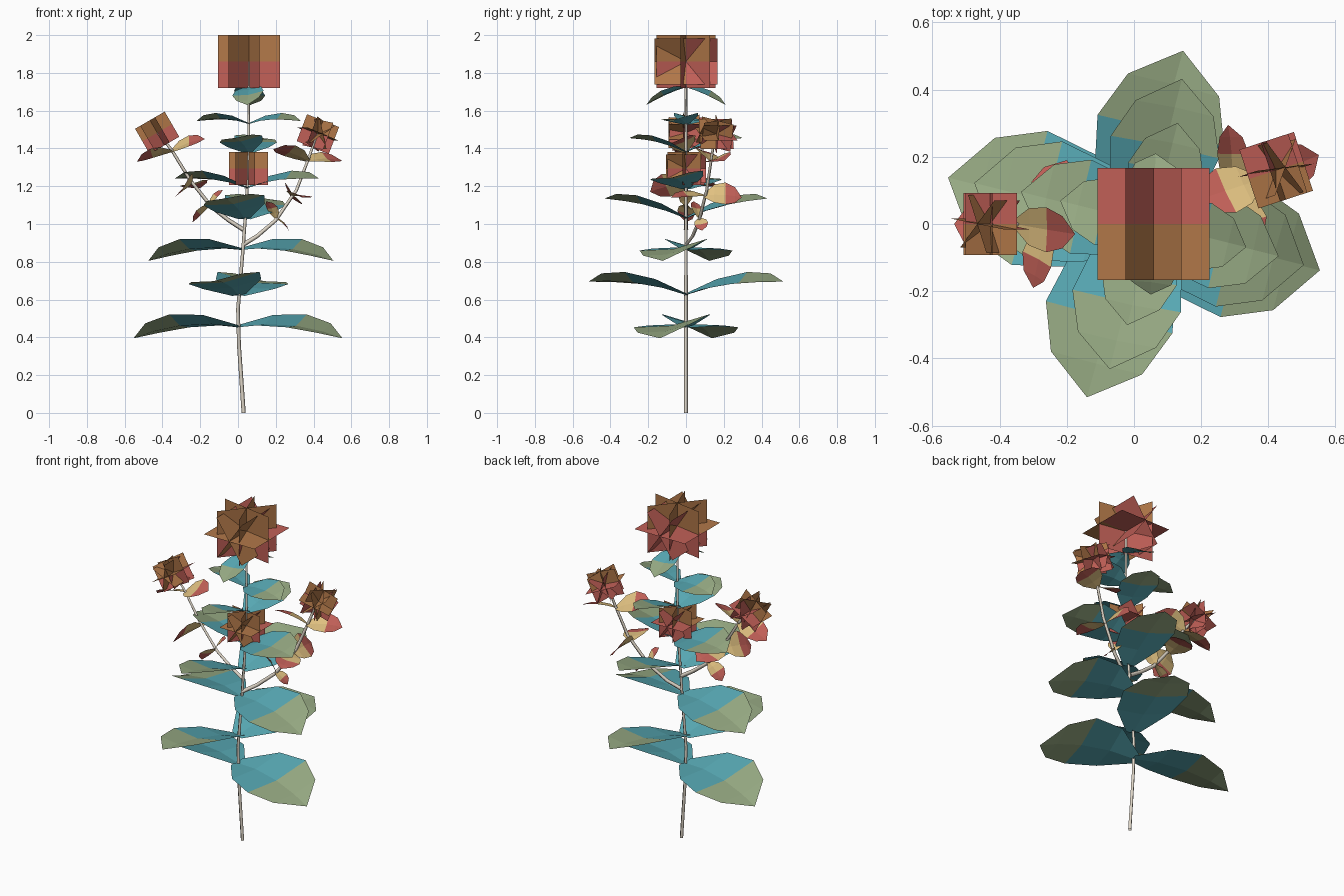
import bpy, math
from mathutils import Vector, Matrix, Euler

if "Cube" in bpy.data.objects:
    bpy.data.objects.remove(bpy.data.objects["Cube"])


def material(name, rgb):
    m = bpy.data.materials.new(name)
    m.diffuse_color = [(c / 255) ** 2.2 for c in rgb] + [1]
    m.use_nodes = True
    m.node_tree.nodes["Principled BSDF"].inputs["Base Color"].default_value = m.diffuse_color
    return m


BLUE = material("leaf_blue", (88, 167, 178))
GREEN = material("leaf_green", (149, 168, 130))
CREAM = material("leaf_cream", (224, 192, 128))
RED = material("petal_red", (192, 96, 88))
BROWN = material("petal_brown", (176, 119, 74))
STEM = material("stem_grey", (222, 213, 198))


def build(name, verts, faces, mats, slots):
    me = bpy.data.meshes.new(name)
    me.from_pydata([tuple(v) for v in verts], [], faces)
    for m in mats:
        me.materials.append(m)
    for p, s in zip(me.polygons, slots):
        p.material_index = s
    ob = bpy.data.objects.new(name, me)
    bpy.context.collection.objects.link(ob)
    return ob


# Folded, arched leaf between two points, rolled so its left edge is the higher one;
# the inner half has one colour, the outer half another
def leaf(name, base, tip, up, mats, arch=0.07, roll=0.06, width=0.36, fold=0.045):
    base, tip = Vector(base), Vector(tip)
    d = tip - base
    length = d.length
    side = d.cross(Vector(up)).normalized()
    n = side.cross(d).normalized()
    verts, faces, slots = [], [], []
    for t, w in ((-0.02, 0.2), (0.25, 0.82), (0.55, 1), (0.81, 0.72), (1, 0)):
        mid = base + d * t + n * (4 * arch * t * (1 - t) * length)
        for s in (-1, 0, 1):
            lift = w * (abs(s) * fold - s * roll)
            verts.append(mid + (side * (s * w * width) + n * lift) * length)
    for i in range(4):
        a = i * 3
        for j in (0, 1):
            if i < 3:
                faces.append((a + j, a + j + 1, a + j + 4, a + j + 3))
            else:
                faces.append((a + j, a + j + 1, a + 4))
            slots.append(0 if i < 2 else 1)
    return build(name, verts, faces, mats, slots)


# Flower head: six two-tone square cards crossing at the centre, slightly squashed
def flower(name, centre, half, tilt=0.0, turn=0.0):
    rots = [Matrix.Rotation(math.radians(a), 3, 'Z') for a in (50, 110, 170)]
    to_y = Matrix.Rotation(math.radians(90), 3, 'X')
    rots += [Matrix.Rotation(math.radians(a), 3, 'Y') @ to_y for a in (0, 60, 120)]
    verts, faces, slots = [], [], []
    for r in rots:
        k = len(verts)
        for z in (-1, 0, 1):
            for x in (-1, 1):
                v = r @ Vector((x * half, 0, z * half))
                verts.append((v.x, v.y, v.z * 0.835))
        faces += [(k, k + 1, k + 3, k + 2), (k + 2, k + 3, k + 5, k + 4)]
        slots += [0, 1]
    ob = build(name, verts, faces, [RED, BROWN], slots)
    ob.location = centre
    ob.rotation_euler = Euler((0, math.radians(tilt), math.radians(turn)))


# Tapered tube along a path
def stalk(name, path, r0, r1):
    cu = bpy.data.curves.new(name, 'CURVE')
    cu.dimensions = '3D'
    cu.bevel_depth = 1
    cu.bevel_resolution = 0
    sp = cu.splines.new('POLY')
    sp.points.add(len(path) - 1)
    for i, p in enumerate(path):
        sp.points[i].co = (*p, 1)
        sp.points[i].radius = r0 + (r1 - r0) * i / (len(path) - 1)
    cu.materials.append(STEM)
    ob = bpy.data.objects.new(name, cu)
    bpy.context.collection.objects.link(ob)


# Stems
stalk("main_stem", [(0.03, 0, 0), (0.005, 0, 0.36), (0, 0, 0.55), (0.025, 0, 0.85),
                    (0.045, 0, 1.12), (0.057, 0, 1.4), (0.057, 0, 1.86)], 0.011, 0.007)
stalk("left_branch", [(0.028, 0, 0.97), (-0.05, 0, 1.02), (-0.14, 0, 1.09), (-0.255, 0, 1.235),
                      (-0.35, 0, 1.39), (-0.426, 0, 1.485)], 0.012, 0.007)
stalk("right_branch", [(0.027, 0, 0.89), (0.1, 0.035, 0.935), (0.2, 0.07, 1.02), (0.31, 0.11, 1.18),
                       (0.375, 0.135, 1.35), (0.42, 0.155, 1.48)], 0.012, 0.007)

# Stem leaf pairs: base x, base z, length, azimuth, rise of the tips, arch
pairs = [(0.00, 0.455, 0.57, -14, -0.06, 0.07), (0.003, 0.625, 0.535, 74.5, 0.07, 0.05),
         (0.015, 0.865, 0.505, -14, -0.06, 0.07), (0.035, 1.03, 0.445, 76, 0.105, 0.04),
         (0.047, 1.19, 0.395, -14, 0.05, 0.06), (0.055, 1.38, 0.31, 76, 0.075, 0.05),
         (0.057, 1.53, 0.285, -14, 0.015, 0.07), (0.057, 1.725, 0.21, 88, -0.095, 0.05)]
for i, (x, z, length, az, rise, arch) in enumerate(pairs):
    c, s = math.cos(math.radians(az)), math.sin(math.radians(az))
    for sign, tag in ((1, "a"), (-1, "b")):
        leaf(f"stem_leaf_{i}_{tag}", (x, 0, z),
             (x + sign * c * length, sign * s * length, z + rise), (0, 0, 1), (BLUE, GREEN), arch)

# Branch leaf pairs: base, tips, branch direction
left, right = (-0.55, 0, 0.83), (0.5, 0.2, 0.84)
branch_leaves = [
    ((-0.352, 0, 1.385), (-0.535, 0, 1.33), (-0.175, -0.03, 1.45), left),
    ((-0.25, 0, 1.21), (-0.3, -0.19, 1.17), (-0.2, 0.19, 1.19), left),
    ((-0.15, 0, 1.1), (-0.24, 0, 1.01), (-0.08, 0, 1.18), left),
    ((0.37, 0.13, 1.335), (0.55, 0.205, 1.335), (0.185, 0.07, 1.395), right),
    ((0.29, 0.1, 1.15), (0.28, 0.295, 1.14), (0.34, -0.08, 1.14), right),
    ((0.2, 0.07, 1.03), (0.27, 0.085, 0.965), (0.15, 0.04, 1.12), right)]
for i, (base, ta, tb, up) in enumerate(branch_leaves):
    for tag, tip in (("a", ta), ("b", tb)):
        leaf(f"branch_leaf_{i}_{tag}", base, tip, up, (CREAM, RED), 0.06, 0.13)

# Flowers
flower("top_flower", (0.058, 0, 1.86), 0.167)
flower("stem_flower", (0.055, 0, 1.293), 0.105)
flower("left_flower", (-0.428, 0, 1.483), 0.092, -30)
flower("right_flower", (0.423, 0.16, 1.476), 0.092, 22, 18)
